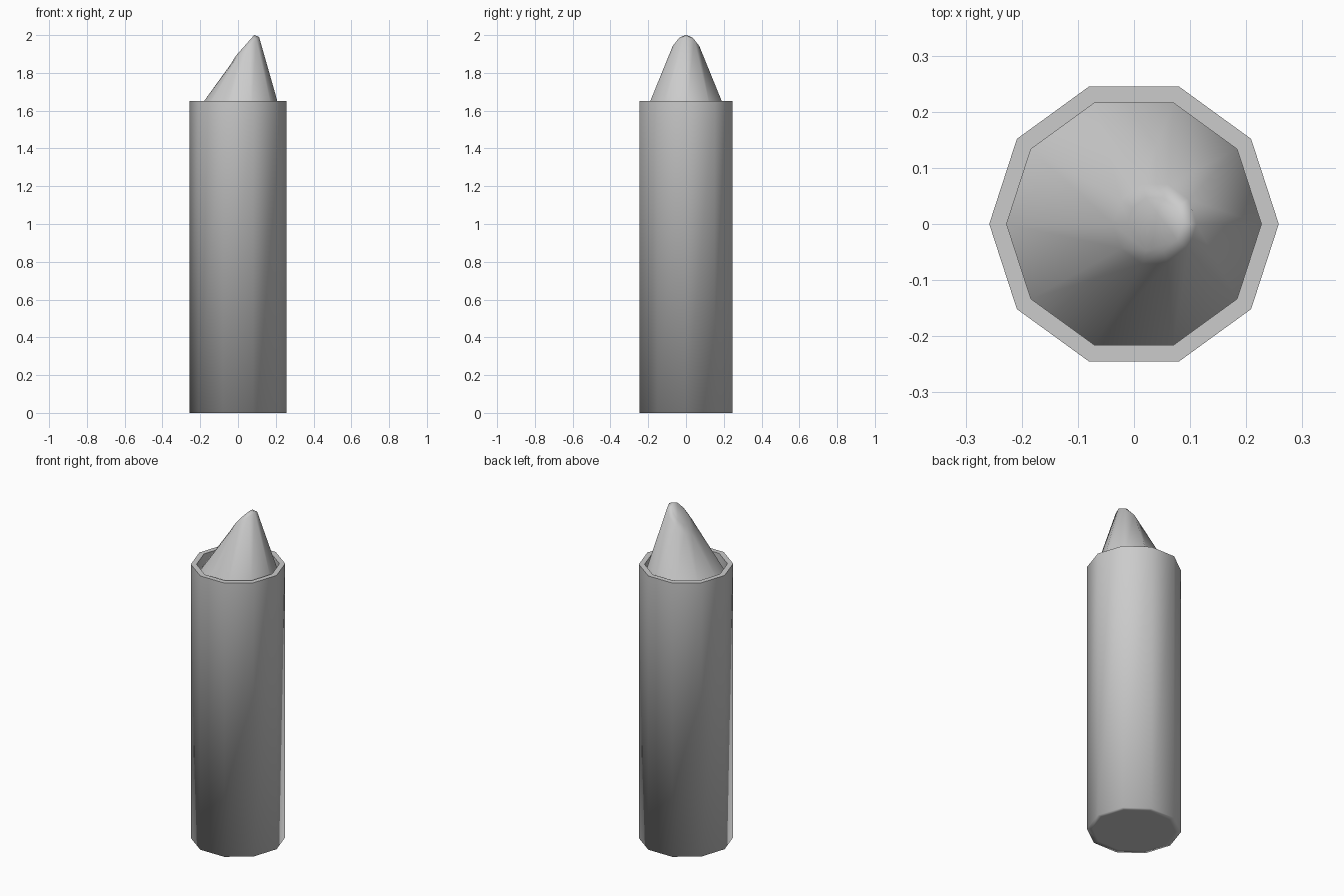
import bpy, bmesh
from math import cos, sin, pi, radians

if "Cube" in bpy.data.objects:
    bpy.data.objects.remove(bpy.data.objects["Cube"])

SIDES = 10


def lofted(name, rings, angle):
    """Skin a stack of ten-sided rings (centre x, radius, z, slope in x), capped at both ends."""
    bm = bmesh.new()
    loops = []
    for cx, r, z, slope in rings:
        loop = []
        for i in range(SIDES):
            dx = r * cos(2 * pi * i / SIDES)
            dy = r * sin(2 * pi * i / SIDES)
            loop.append(bm.verts.new((cx + dx, dy, z + slope * dx)))
        loops.append(loop)
    for a, b in zip(loops, loops[1:]):
        for i in range(SIDES):
            j = (i + 1) % SIDES
            bm.faces.new((a[i], a[j], b[j], b[i]))
    bm.faces.new(loops[0][::-1])
    bm.faces.new(loops[-1])
    bmesh.ops.recalc_face_normals(bm, faces=bm.faces)
    mesh = bpy.data.meshes.new(name)
    bm.to_mesh(mesh)
    bm.free()
    obj = bpy.data.objects.new(name, mesh)
    bpy.context.collection.objects.link(obj)
    bpy.ops.object.select_all(action='DESELECT')
    obj.select_set(True)
    bpy.context.view_layer.objects.active = obj
    bpy.ops.object.shade_smooth_by_angle(angle=radians(angle))
    # Soft-shaded edge around the underside of the case
    for e in mesh.edges:
        if all(mesh.vertices[v].co.z < 0.001 for v in e.vertices):
            e.use_edge_sharp = False
    return obj


# Case: underside, outer wall, flat rim and short inner wall
lofted("case", [
    (0, 0.227, 0, 0),
    (0, 0.258, 0, 0),
    (0, 0.258, 1.652, 0),
    (0, 0.227, 1.652, 0),
    (0, 0.227, 1.58, 0),
], 40)

# Colour stick: cone leaning right with a slanted, slightly domed tip
lofted("stick", [
    (0, 0.227, 1.585, 0),
    (0.037, 0.0745, 1.919, 0.96),
    (0.037, 0.049, 1.945, 1.13),
], 80)
